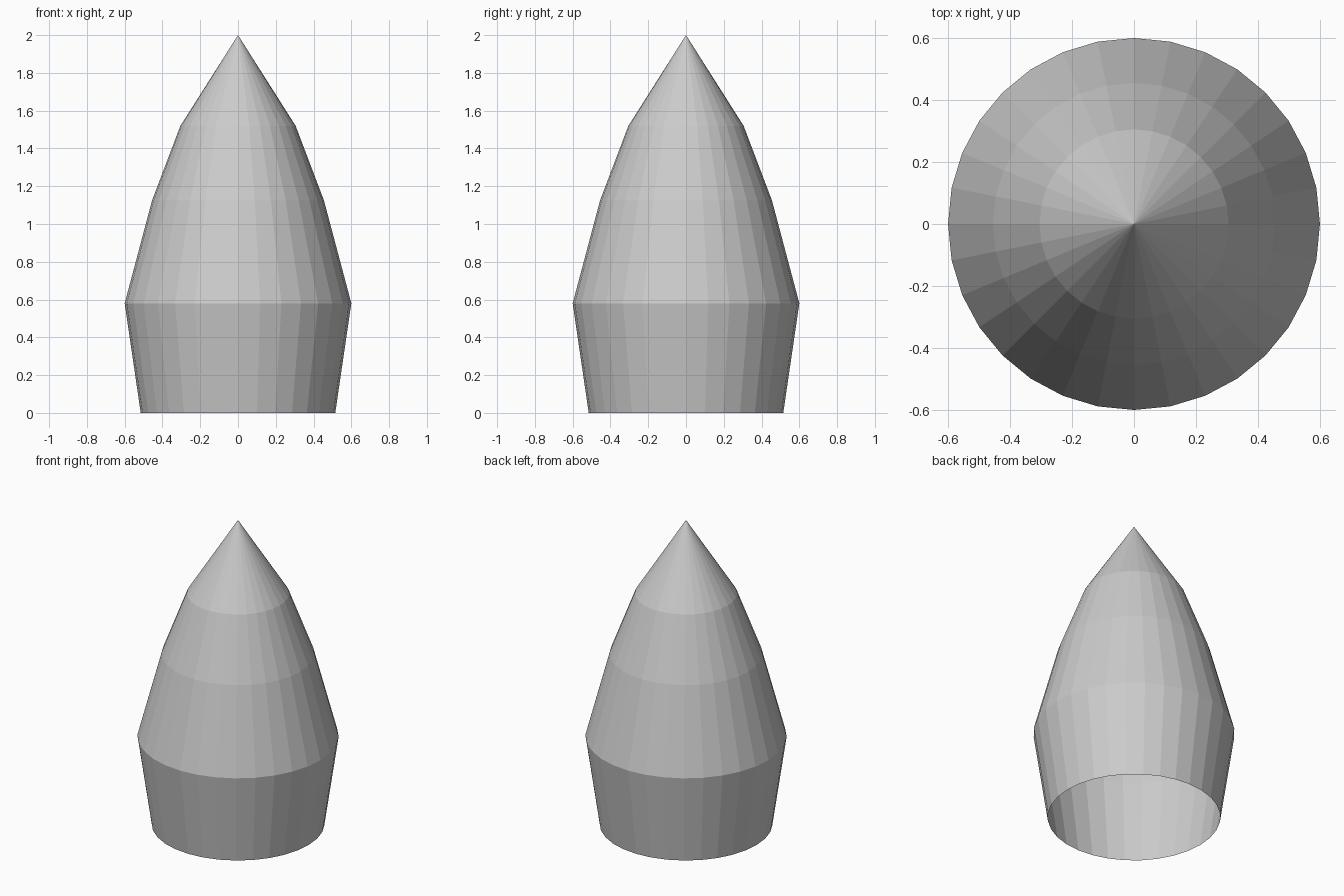
import bpy
import bmesh
from math import cos, sin, tau

if "Cube" in bpy.data.objects:
    bpy.data.objects.remove(bpy.data.objects["Cube"])

SIDES = 32
# Radius and height of each ring, from the open base upward
PROFILE = [(0.515, 0.0), (0.60, 0.58), (0.455, 1.125), (0.305, 1.52)]
TIP_HEIGHT = 2.0

bm = bmesh.new()
rings = [[bm.verts.new((r * cos(tau * i / SIDES), r * sin(tau * i / SIDES), z))
          for i in range(SIDES)] for r, z in PROFILE]
tip = bm.verts.new((0, 0, TIP_HEIGHT))

# Side walls, open underneath
for low, high in zip(rings, rings[1:]):
    for i in range(SIDES):
        j = (i + 1) % SIDES
        bm.faces.new((low[i], low[j], high[j], high[i]))

# Pointed top
for i in range(SIDES):
    bm.faces.new((rings[-1][i], rings[-1][(i + 1) % SIDES], tip))

mesh = bpy.data.meshes.new("nose_cone")
bm.to_mesh(mesh)
bm.free()
bpy.context.collection.objects.link(bpy.data.objects.new("nose_cone", mesh))
